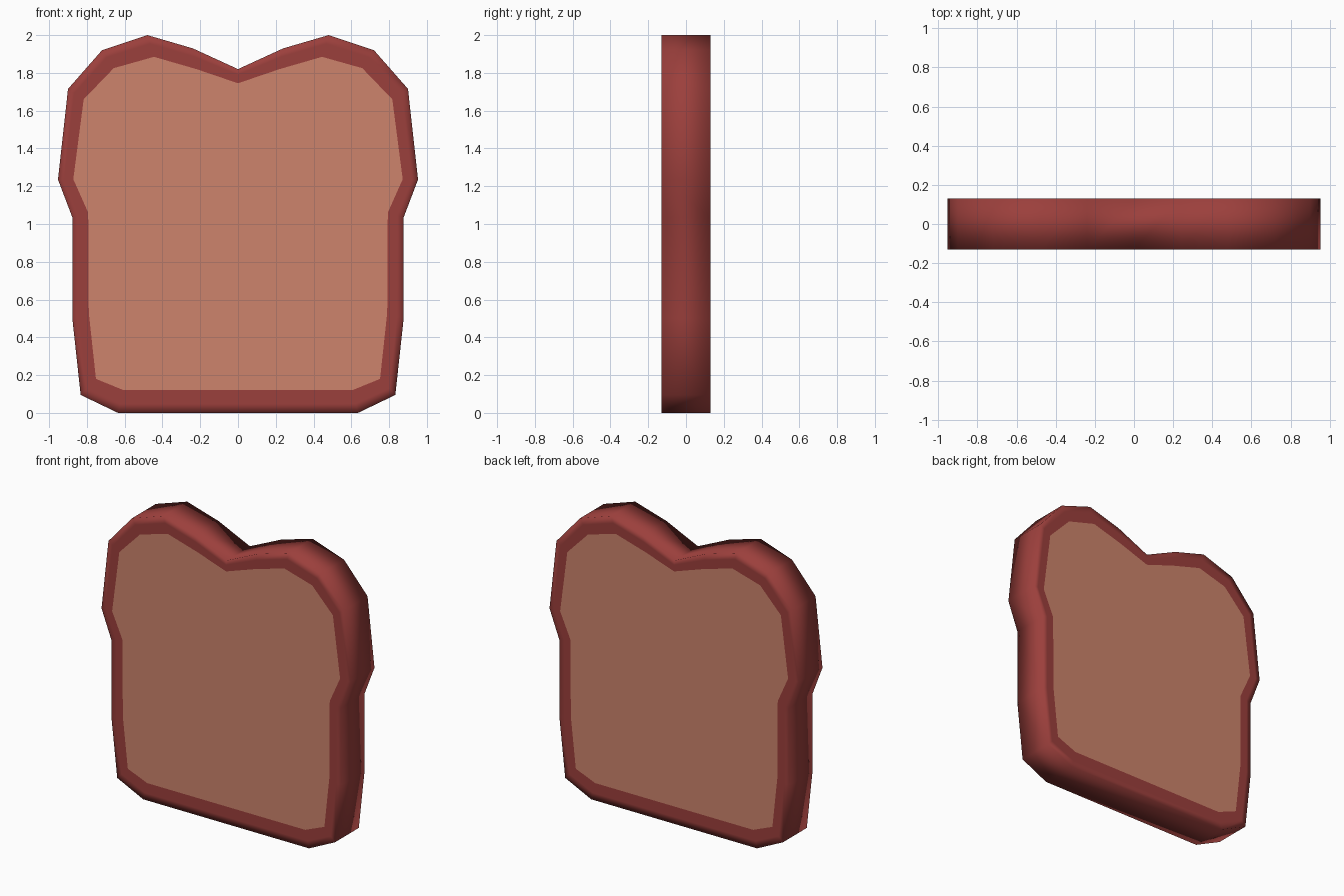
import bpy

if "Cube" in bpy.data.objects:
    bpy.data.objects.remove(bpy.data.objects["Cube"])

HALF = 0.13  # half thickness of the slice

# Right-hand half outlines (x, z), from the top notch down to the base
OUTER = [(0, 1.82), (0.24, 1.93), (0.48, 2.0), (0.72, 1.92), (0.90, 1.715),
         (0.953, 1.235), (0.877, 1.035), (0.877, 0.5), (0.833, 0.095), (0.635, 0)]
INNER = [(0, 1.745), (0.22, 1.82), (0.445, 1.885), (0.658, 1.825), (0.817, 1.66),
         (0.872, 1.237), (0.793, 1.06), (0.79, 0.53), (0.752, 0.18), (0.605, 0.12)]
# Support loop that keeps the rim flat before it rounds into the side
MID = [(a[0] * 0.4 + b[0] * 0.6, a[1] * 0.4 + b[1] * 0.6) for a, b in zip(INNER, OUTER)]


def ring(half, y):
    """Mirror a half outline into a closed loop at depth y."""
    full = half + [(-x, z) for x, z in reversed(half[1:])]
    return [(x, y, z) for x, z in full]


def material(name, color):
    m = bpy.data.materials.new(name)
    m.diffuse_color = color
    m.use_nodes = True
    m.node_tree.nodes["Principled BSDF"].inputs["Base Color"].default_value = m.diffuse_color
    return m


def build(name, verts, faces, mat, smooth):
    me = bpy.data.meshes.new(name)
    me.from_pydata(verts, [], faces)
    for p in me.polygons:
        p.use_smooth = smooth
    me.materials.append(mat)
    ob = bpy.data.objects.new(name, me)
    bpy.context.collection.objects.link(ob)
    return ob


# Crust: front rim, outer wall and back rim as one softly shaded band
rings = [ring(INNER, -HALF), ring(MID, -HALF), ring(OUTER, -HALF),
         ring(OUTER, HALF), ring(MID, HALF), ring(INNER, HALF)]
n = len(rings[0])
faces = [(r * n + i, r * n + (i + 1) % n, (r + 1) * n + (i + 1) % n, (r + 1) * n + i)
         for r in range(len(rings) - 1) for i in range(n)]
build("crust", [v for r in rings for v in r], faces,
      material("crust_red", (0.33, 0.05, 0.045, 1)), True)

# Crumb: flat front and back faces flush with the rim
build("crumb", rings[0] + rings[-1],
      [tuple(reversed(range(n))), tuple(range(n, 2 * n))],
      material("crumb_tan", (0.61, 0.23, 0.15, 1)), False)
